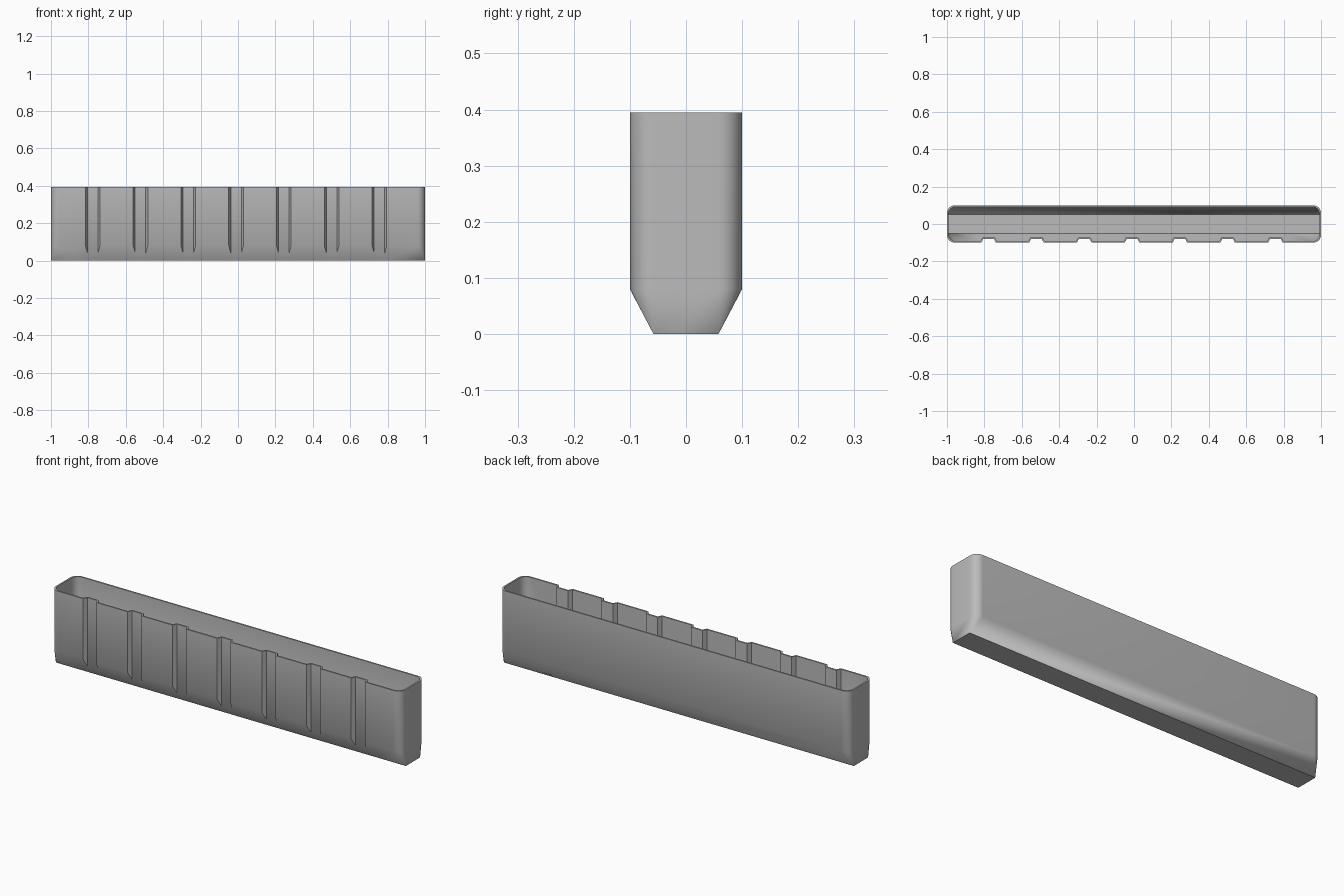
import bpy, bmesh, math

cube = bpy.data.objects.get("Cube")
if cube:
    bpy.data.objects.remove(cube)

HEIGHT, WALL = 0.395, 0.008
HALF_LEN, HALF_WIDTH, HALF_BASE = 1.0, 0.1, 0.058
SLOPE_TOP, GROOVE_DEPTH = 0.08, 0.021
GROOVES = [-0.777 + 0.2555 * i for i in range(7)]
CORNER_STEPS = 8


def shell_rows(t):
    """Plan outline inset by t, as base, slope and rim rows."""
    length, width, base = HALF_LEN - t, HALF_WIDTH - t, HALF_BASE - t
    radius = width - base - t * 0.5
    low, mid, top = [], [], []

    def add(x, y, z, bx, by):
        low.append((bx, by, t))
        mid.append((x, y, z))
        top.append((x, y, HEIGHT))

    def corner(sx, sy, start):
        for i in range(CORNER_STEPS + 1):
            a = start + math.pi / 2 * i / CORNER_STEPS
            add(sx * (length - radius) + radius * math.cos(a),
                sy * (width - radius) + radius * math.sin(a),
                SLOPE_TOP, sx * length, sy * base)

    corner(-1, -1, math.pi)
    # Grooved front wall; groove floors run down into the slope
    for c in GROOVES:
        outer, inner = 0.039 + t * 0.6, 0.028 + t * 0.6
        for dx, depth in ((-outer, 0), (-inner, GROOVE_DEPTH),
                          (inner, GROOVE_DEPTH), (outer, 0)):
            z = t + (SLOPE_TOP - t) * (width - depth - base) / (width - base)
            add(c + dx, depth - width, z, c + dx, -base)
    corner(1, -1, -math.pi / 2)
    corner(1, 1, 0)
    corner(-1, 1, math.pi / 2)
    return low, mid, top


bm = bmesh.new()
cache = {}


def vert(co):
    key = tuple(round(v, 5) for v in co)
    if key not in cache:
        cache[key] = bm.verts.new(co)
    return cache[key]


def face(points):
    unique = list(dict.fromkeys(vert(p) for p in points))
    if len(unique) > 2:
        bm.faces.new(unique)


def bridge(a, b):
    n = len(a)
    for i in range(n):
        j = (i + 1) % n
        face((a[i], a[j], b[j], b[i]))


# Outer skin, inner skin, floors and rim
outside, inside = shell_rows(0), shell_rows(WALL)
for low, mid, top in (outside, inside):
    bridge(low, mid)
    bridge(mid, top)
    face(low)
bridge(outside[2], inside[2])
bmesh.ops.recalc_face_normals(bm, faces=bm.faces[:])

mesh = bpy.data.meshes.new("grooved_tray")
bm.to_mesh(mesh)
bm.free()
tray = bpy.data.objects.new("grooved_tray", mesh)
bpy.context.collection.objects.link(tray)

# Plain grey plastic
grey = bpy.data.materials.new("grey")
grey.use_nodes = True
colour = (0.5, 0.5, 0.5, 1)
grey.diffuse_color = colour
grey.node_tree.nodes["Principled BSDF"].inputs["Base Color"].default_value = colour
mesh.materials.append(grey)

bpy.ops.object.select_all(action='DESELECT')
tray.select_set(True)
bpy.context.view_layer.objects.active = tray
bpy.ops.object.shade_smooth_by_angle(angle=math.radians(30))
